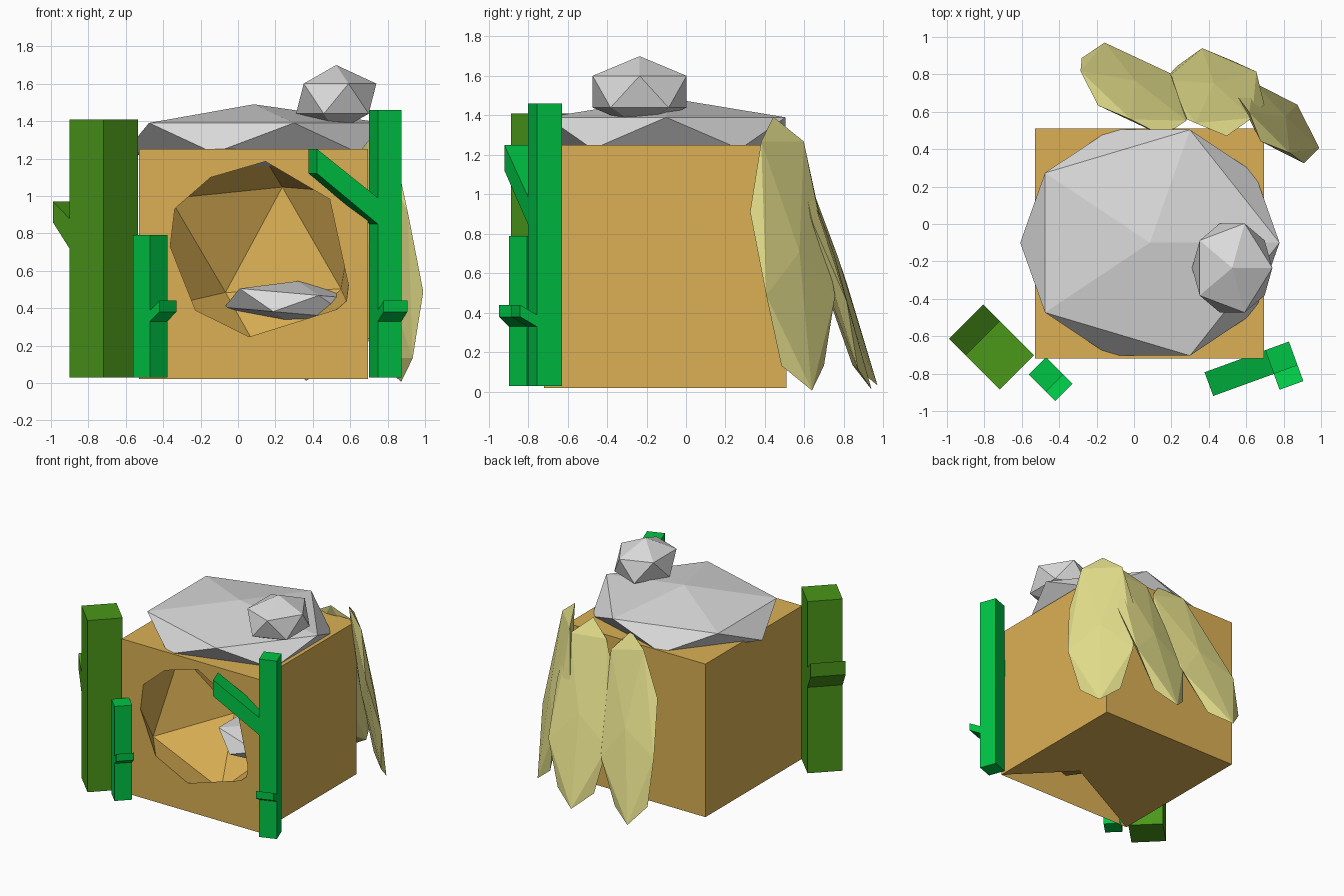
import bpy, bmesh
from math import radians, cos, sin
from mathutils import Matrix, Vector, Euler

cube = bpy.data.objects.get("Cube")
if cube:
    bpy.data.objects.remove(cube)


def material(name, rgb):
    mat = bpy.data.materials.new(name)
    mat.use_nodes = True
    mat.diffuse_color = (*rgb, 1)
    mat.node_tree.nodes["Principled BSDF"].inputs["Base Color"].default_value = (*rgb, 1)
    return mat


SAND = material("sand_brown", (0.71, 0.435, 0.09))
STONE = material("stone_grey", (0.70, 0.70, 0.70))
STRAW = material("straw_yellow", (0.75, 0.71, 0.25))
GREEN = material("bright_green", (0.0, 0.56, 0.06))
MOSS = material("moss_green", (0.07, 0.31, 0.01))


def add_object(name, bm, mat):
    bmesh.ops.recalc_face_normals(bm, faces=bm.faces)
    mesh = bpy.data.meshes.new(name)
    bm.to_mesh(mesh)
    bm.free()
    mesh.materials.append(mat)
    obj = bpy.data.objects.new(name, mesh)
    bpy.context.collection.objects.link(obj)
    return obj


def block(name, low, high, mat, matrix=Matrix()):
    bm = bmesh.new()
    low, high = Vector(low), Vector(high)
    place = Matrix.Translation((low + high) / 2) @ Matrix.Diagonal((*(high - low), 1))
    bmesh.ops.create_cube(bm, size=1, matrix=matrix @ place)
    return add_object(name, bm, mat)


def gem(name, centre, radii, mat, turn=Matrix()):
    """Twenty-sided stone shape, stretched and turned."""
    bm = bmesh.new()
    place = Matrix.Translation(centre) @ turn @ Matrix.Diagonal((*radii, 1))
    bmesh.ops.create_icosphere(bm, subdivisions=1, radius=1, matrix=place)
    return add_object(name, bm, mat)


def axes(x, y, z):
    return Matrix((x, y, z)).transposed().to_4x4()


# Den: a block with a faceted cave cut into its front
LEFT, RIGHT, FRONT, BACK, FLOOR, ROOF = 0.695, -0.53, -0.72, 0.51, 0.02, 1.25
den = block("den_block", (RIGHT, FRONT, FLOOR), (LEFT, BACK, ROOF), SAND)
up = Vector((-0.06, -0.11, 0.99)).normalized()
inward = Vector((0.13, 0.5, 0.3))
inward = (inward - up * inward.dot(up)).normalized()
cutter = gem("cave_cutter", (0.11, -0.49, 0.71), (0.61, 0.61, 0.61), SAND,
             axes(inward, up.cross(inward), up))
cutter.hide_render = True
mod = den.modifiers.new("cave", "BOOLEAN")
mod.operation = "DIFFERENCE"
mod.solver = "EXACT"
mod.object = cutter
bpy.context.view_layer.update()
carved = bpy.data.meshes.new_from_object(
    den.evaluated_get(bpy.context.evaluated_depsgraph_get()))
den.modifiers.clear()
den.data = carved
bpy.data.objects.remove(cutter)

# Underside is open in a triangle along the front
bm = bmesh.new()
bm.from_mesh(carved)
base = [f for f in bm.faces if all(abs(v.co.z - FLOOR) < 0.001 for v in f.verts)]
bmesh.ops.delete(bm, geom=base, context="FACES_ONLY")
outline = [(RIGHT, FRONT), (RIGHT, BACK), (LEFT, BACK), (LEFT, FRONT), (0.28, -0.30)]
bm.faces.new([bm.verts.new((x, y, FLOOR)) for x, y in outline])
bmesh.ops.remove_doubles(bm, verts=bm.verts, dist=0.0005)
bm.to_mesh(carved)
bm.free()

# Stones
gem("roof_rock", (0.085, -0.1, 1.31), (0.775, 0.71, 0.18), STONE)
gem("small_top_rock", (0.525, -0.235, 1.52), (0.24, 0.28, 0.18), STONE)
gem("cave_rock", (0.31, -0.07, 0.425), (0.425, 0.36, 0.12), STONE,
    Euler((0, radians(5), 0)).to_matrix().to_4x4())


# Leaves leaning on the back
def leaf(name, centre, facing, lean, roll, thick):
    a, b = radians(facing), radians(lean)
    out, top = Vector((cos(a), sin(a), 0)), Vector((0, 0, 1))
    length = top * cos(b) - out * sin(b)
    width = top.cross(out)
    turn = axes(length, width, length.cross(width)) @ Matrix.Rotation(radians(roll), 4, "Z")
    gem(name, centre, (0.79, 0.29, thick), STRAW, turn)


leaf("right_leaf", (0.0, 0.72, 0.675), 84, 18, -15, 0.05)
leaf("middle_leaf", (0.43, 0.705, 0.675), 94, 18, -4, 0.05)
leaf("left_leaf", (0.775, 0.54, 0.70), 45, 9.5, 0, 0.05)


# Cactus posts with slanted arms
def post(name, centre, side, angle, top, mat):
    h = side / 2
    turn = Matrix.Translation((*centre, 0)) @ Matrix.Rotation(radians(angle), 4, "Z")
    block(name, (-h, -h, 0.03), (h, h, top), mat, turn)


def arm(name, centre, side, angle, reach, inner, outer, mat):
    h = side / 2
    profile = [(h, inner[0]), (h, inner[1]), (h + reach, outer[1]), (h + reach, outer[0])]
    turn = Matrix.Translation((*centre, 0)) @ Matrix.Rotation(radians(angle), 4, "Z")
    bm = bmesh.new()
    face = bm.faces.new([bm.verts.new((x, -h, z)) for x, z in profile])
    new = bmesh.ops.extrude_face_region(bm, geom=[face])["geom"]
    bmesh.ops.translate(bm, vec=(0, side, 0),
                        verts=[g for g in new if isinstance(g, bmesh.types.BMVert)])
    bm.transform(turn)
    add_object(name, bm, mat)


big, small, tall = (-0.718, -0.702), (-0.47, -0.805), (0.788, -0.715)
post("big_cactus", big, 0.26, 45, 1.41, MOSS)
arm("big_cactus_arm", big, 0.26, 135, 0.125, (0.72, 0.88), (0.86, 0.97), MOSS)
post("small_cactus", small, 0.13, 45, 0.79, GREEN)
arm("small_cactus_arm", small, 0.13, -45, 0.07, (0.33, 0.39), (0.38, 0.44), GREEN)
post("tall_cactus", tall, 0.135, 20, 1.46, GREEN)
arm("tall_cactus_long_arm", tall, 0.135, 200, 0.345, (0.85, 0.99), (1.12, 1.25), GREEN)
arm("tall_cactus_short_arm", tall, 0.135, -70, 0.09, (0.33, 0.39), (0.38, 0.44), GREEN)
